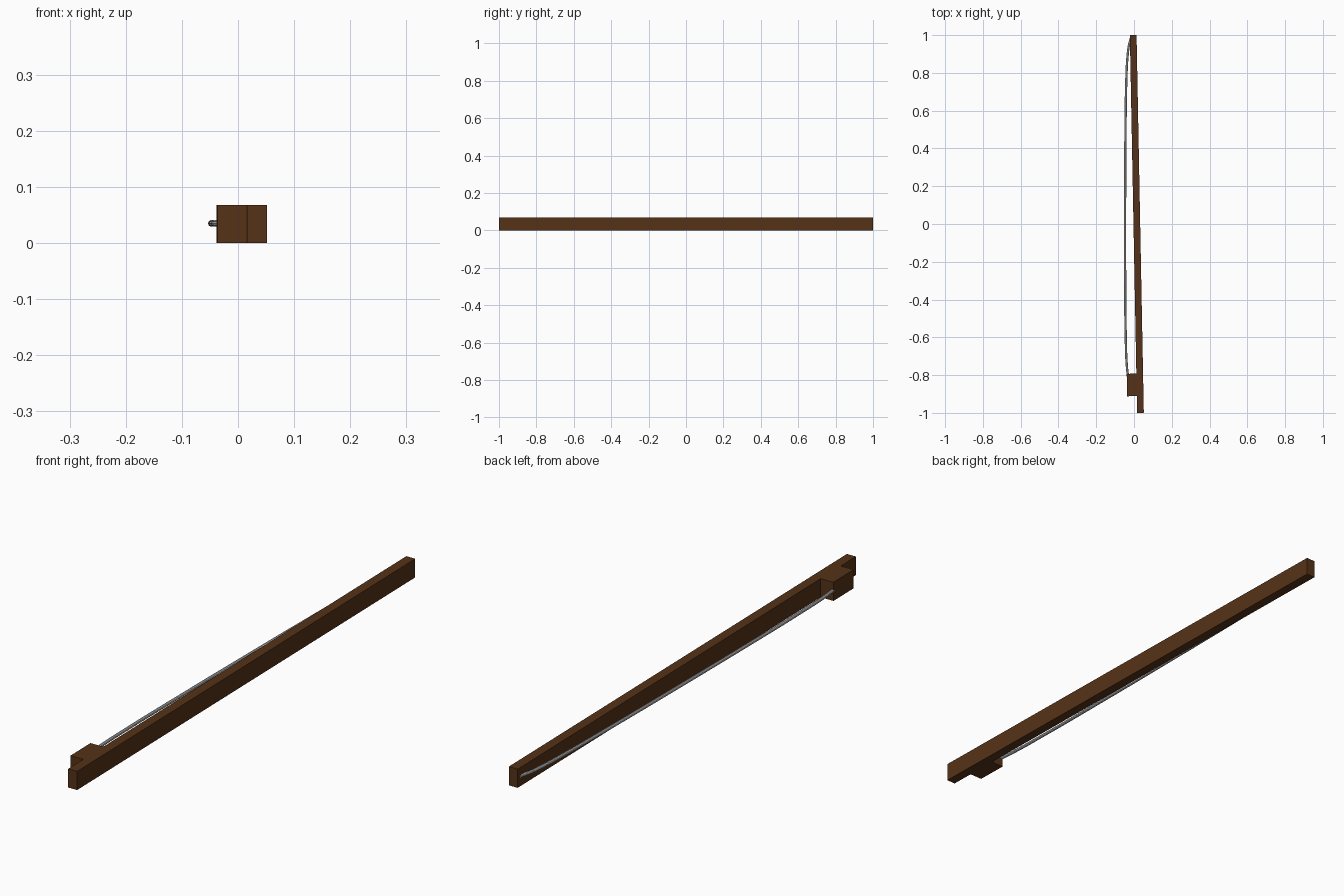
import bpy
from math import sin, cos
from mathutils import Vector

if "Cube" in bpy.data.objects:
    bpy.data.objects.remove(bpy.data.objects["Cube"])

TILT = 0.0192   # stick leans slightly in plan
HEIGHT = 0.068

wood = bpy.data.materials.new("dark_wood")
wood.diffuse_color = (0.09, 0.032, 0.009, 1)
wood.use_nodes = True
wood.node_tree.nodes["Principled BSDF"].inputs["Base Color"].default_value = wood.diffuse_color


def block(name, center, size):
    """Wooden box, turned to follow the lean of the stick."""
    bpy.ops.mesh.primitive_cube_add(size=1, location=center, rotation=(0, 0, TILT))
    ob = bpy.context.object
    ob.name = name
    ob.scale = size
    bpy.ops.object.transform_apply(location=False, rotation=True, scale=True)
    ob.data.materials.append(wood)
    return ob


# Long straight stick
block("bow_stick", (0.015, 0, HEIGHT / 2), (0.0355, 1.9995, HEIGHT))

# Grip block at the handle end, set into the stick
block("bow_frog", (-0.006, -0.852, HEIGHT / 2), (0.063, 0.119, HEIGHT))

# Hair: smooth round strand bowed away from the stick
points = [(-0.030, -0.82), (-0.038, -0.75), (-0.044, -0.58), (-0.047, -0.25),
          (-0.047, 0.15), (-0.045, 0.5), (-0.041, 0.75), (-0.034, 0.89),
          (-0.026, 0.95), (-0.016, 0.985)]
curve = bpy.data.curves.new("bow_hair", 'CURVE')
curve.dimensions = '3D'
curve.bevel_depth = 0.006
curve.bevel_resolution = 3
curve.resolution_u = 6
curve.use_fill_caps = True
spline = curve.splines.new('BEZIER')
spline.bezier_points.add(len(points) - 1)
for bp, (x, y) in zip(spline.bezier_points, points):
    bp.co = Vector((x, y, 0.035))
    bp.handle_left_type = bp.handle_right_type = 'AUTO'
hair = bpy.data.objects.new("bow_hair", curve)
bpy.context.collection.objects.link(hair)
bpy.ops.object.select_all(action='DESELECT')
hair.select_set(True)
bpy.context.view_layer.objects.active = hair
bpy.ops.object.convert(target='MESH')
bpy.ops.object.shade_smooth_by_angle()
